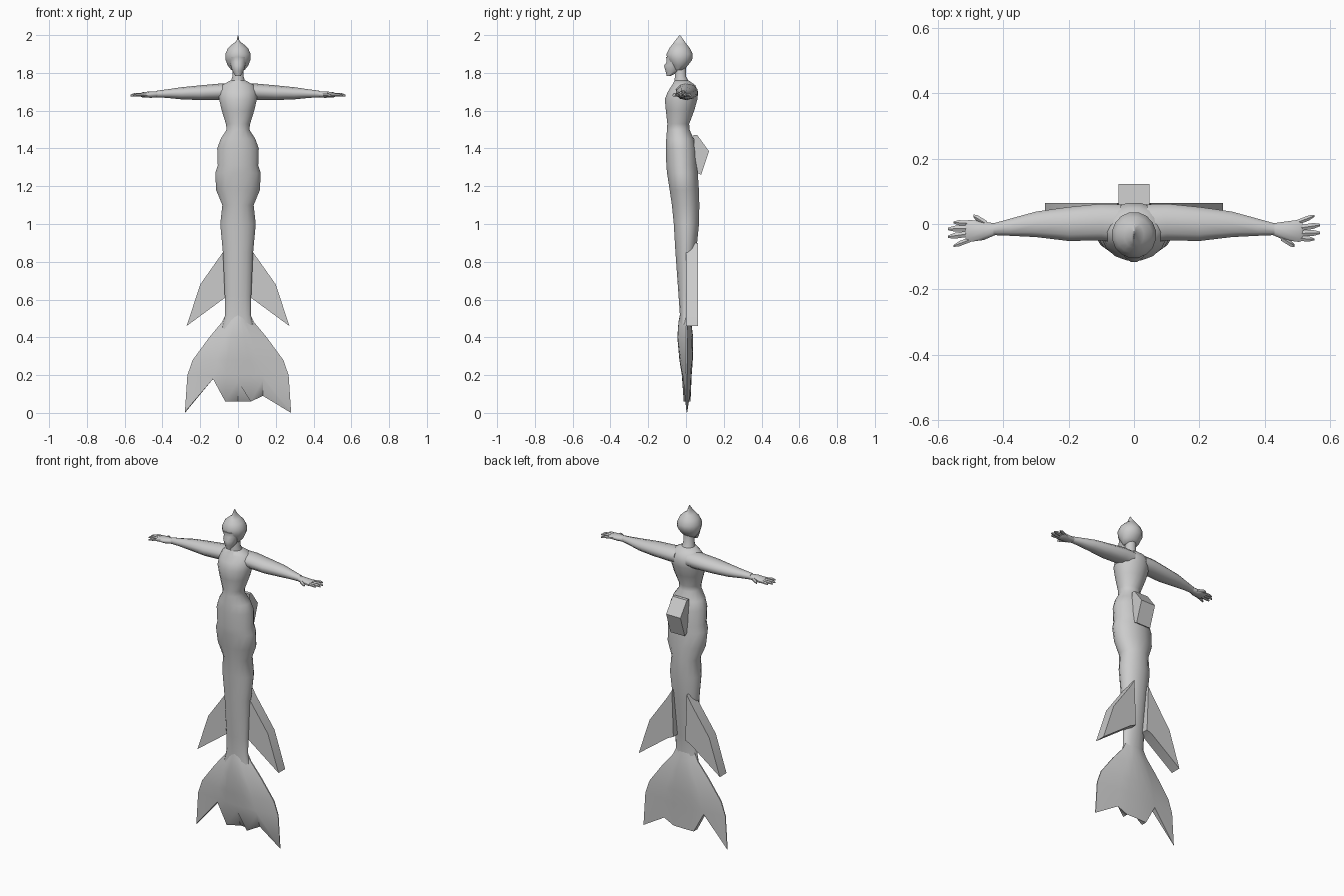
import bpy, bmesh, math

cube = bpy.data.objects.get("Cube")
if cube:
    bpy.data.objects.remove(cube, do_unlink=True)

GREY = (0.6, 0.6, 0.6, 1)
mat = bpy.data.materials.new("plain grey")
mat.use_nodes = True
mat.diffuse_color = GREY
mat.node_tree.nodes["Principled BSDF"].inputs["Base Color"].default_value = GREY


def loft(name, rings, angle=50):
    """Skin a list of equal rings; both ends are closed with strips of quads."""
    bm = bmesh.new()
    loops = [[bm.verts.new(p) for p in ring] for ring in rings]
    n = len(loops[0])
    for a, b in zip(loops, loops[1:]):
        for i in range(n):
            j = (i + 1) % n
            bm.faces.new((a[i], a[j], b[j], b[i]))
    for end in (loops[0], loops[-1]):
        for i in range(n // 2 - 1):
            bm.faces.new((end[i], end[i + 1], end[n - 2 - i], end[n - 1 - i]))
    bmesh.ops.recalc_face_normals(bm, faces=bm.faces)
    mesh = bpy.data.meshes.new(name)
    bm.to_mesh(mesh)
    bm.free()
    mesh.materials.append(mat)
    ob = bpy.data.objects.new(name, mesh)
    bpy.context.collection.objects.link(ob)
    bpy.ops.object.select_all(action='DESELECT')
    ob.select_set(True)
    bpy.context.view_layer.objects.active = ob
    bpy.ops.object.shade_smooth_by_angle(angle=math.radians(angle))
    return ob


def oval(n):
    k = math.cos(math.pi / n)
    return [(math.cos(math.pi * (2 * i + 1) / n) / k,
             math.sin(math.pi * (2 * i + 1) / n)) for i in range(n)]


def upright(name, rows, n=16):
    """Rows of height, half width, front y, back y."""
    loft(name, [[(w * c, (f + b) / 2 + (b - f) / 2 * s, z) for c, s in oval(n)]
                for z, w, f, b in rows])


def limb(name, rows, side, n=10):
    """Rows of x, centre y, centre z, half depth, half height."""
    loft(name, [[(side * x, y + ry * c, z + rz * s) for c, s in oval(n)]
                for x, y, z, ry, rz in rows])


def slab(name, outline, offset):
    """Flat outline given a thickness along an offset vector."""
    loft(name, [outline, [tuple(a + b for a, b in zip(p, offset)) for p in outline]], 30)


# Torso, hips and long tapering tail
upright("body", [
    (0.44, .085, -.035, .025), (0.52, .068, -.033, .02), (0.62, .07, -.04, .03),
    (0.85, .08, -.057, .055), (1.0, .094, -.066, .07), (1.1, .083, -.076, .072),
    (1.18, .116, -.088, .07), (1.27, .12, -.102, .064), (1.31, .107, -.106, .062),
    (1.4, .11, -.107, .055), (1.45, .092, -.106, .042), (1.5, .06, -.102, .02),
    (1.53, .064, -.1, .018), (1.6, .086, -.108, .045), (1.66, .1, -.114, .062),
    (1.7, .1, -.098, .066), (1.735, .085, -.075, .05), (1.76, .04, -.062, .015)])
upright("neck", [(1.73, .045, -.065, .03), (1.78, .03, -.06, .002),
                 (1.84, .03, -.06, .0)], 12)

# Head with a pointed crest, and the face below it
upright("hair_cap", [
    (1.815, .035, -.065, -.012), (1.84, .055, -.08, .012), (1.87, .066, -.1, .034),
    (1.9, .067, -.105, .037), (1.93, .054, -.09, .022), (1.952, .03, -.072, .004),
    (1.968, .008, -.06, -.008), (2.0, .001, -.035, -.031)])
upright("face", [
    (1.783, .014, -.102, -.082), (1.81, .03, -.11, -.03), (1.838, .038, -.118, -.01),
    (1.858, .044, -.104, 0), (1.885, .05, -.107, 0)], 12)

# Arms and hands; the two hands are turned opposite ways
for side, label in ((1, "left"), (-1, "right")):
    limb(label + "_arm", [
        (.04, .0, 1.70, .06, .045), (.1, .006, 1.70, .056, .043),
        (.2, .0, 1.695, .052, .039), (.3, -.001, 1.692, .039, .032),
        (.38, -.01, 1.69, .026, .022), (.43, -.016, 1.688, .018, .018)], side)
    limb(label + "_palm", [
        (.425, -.016, 1.687, .018, .016), (.46, -.021, 1.685, .028, .017),
        (.505, -.021, 1.684, .034, .014), (.515, -.021, 1.684, .03, .009)], side)
    # root x, root y offset, tip x, tip y offset, radius
    digits = [(.495, .024, .552, .046, .008), (.5, .008, .57, .018, .009),
              (.5, -.008, .57, -.006, .009), (.495, -.022, .552, -.026, .008),
              (.45, -.02, .492, -.046, .01)]
    names = ("little_finger", "ring_finger", "middle_finger", "index_finger", "thumb")
    for name, (x0, y0, x1, y1, r) in zip(names, digits):
        a, b = -.021 + side * y0, -.021 + side * y1
        limb(label + "_" + name, [
            (x0, a, 1.684, r, r), (x0 * .3 + x1 * .7, a * .3 + b * .7, 1.684, r, r),
            (x1, b, 1.68, r * .4, r * .5)], side, 6)

# Swept side fins
for side, label in ((1, "left"), (-1, "right")):
    fin = [(.05, .9), (.08, .85), (.2, .68), (.272, .46), (.075, .605), (.04, .62)]
    slab(label + "_side_fin", [(side * x, 0.0, z) for x, z in fin], (0, .064, 0))

# Bent flap behind the hips
flap = [(.04, 1.47), (.06, 1.47), (.122, 1.385), (.08, 1.26), (.062, 1.27), (.045, 1.37)]
slab("hip_flap", [(-.048, y, z) for y, z in flap], (.096, 0, 0))

# Tail fluke with a jagged lower edge
columns = [-1, -.47, -.24, 0, .24, .47, 1]


def fluke_ring(width, front, back, z_front, z_back):
    def sheet(depth, heights):
        return [(u * width, .004 + (depth - .004) * (1 - .9 * u * u), z)
                for u, z in zip(columns, heights)]
    return sheet(front, z_front) + sheet(back, z_back)[::-1]


rings = [fluke_ring(w, f, b, [z] * 7, [z] * 7) for z, w, f, b in (
    (.53, .06, -.03, .018), (.48, .085, -.04, .028), (.4, .152, -.046, .038),
    (.28, .24, -.035, .036), (.2, .268, -.022, .03))]
rings.append(fluke_ring(.281, -.013, .024,
                        [.005, .18, .06, .165, .06, .175, .005],
                        [0, .18, .06, .06, .06, .09, 0]))
loft("tail_fluke", rings, 45)
